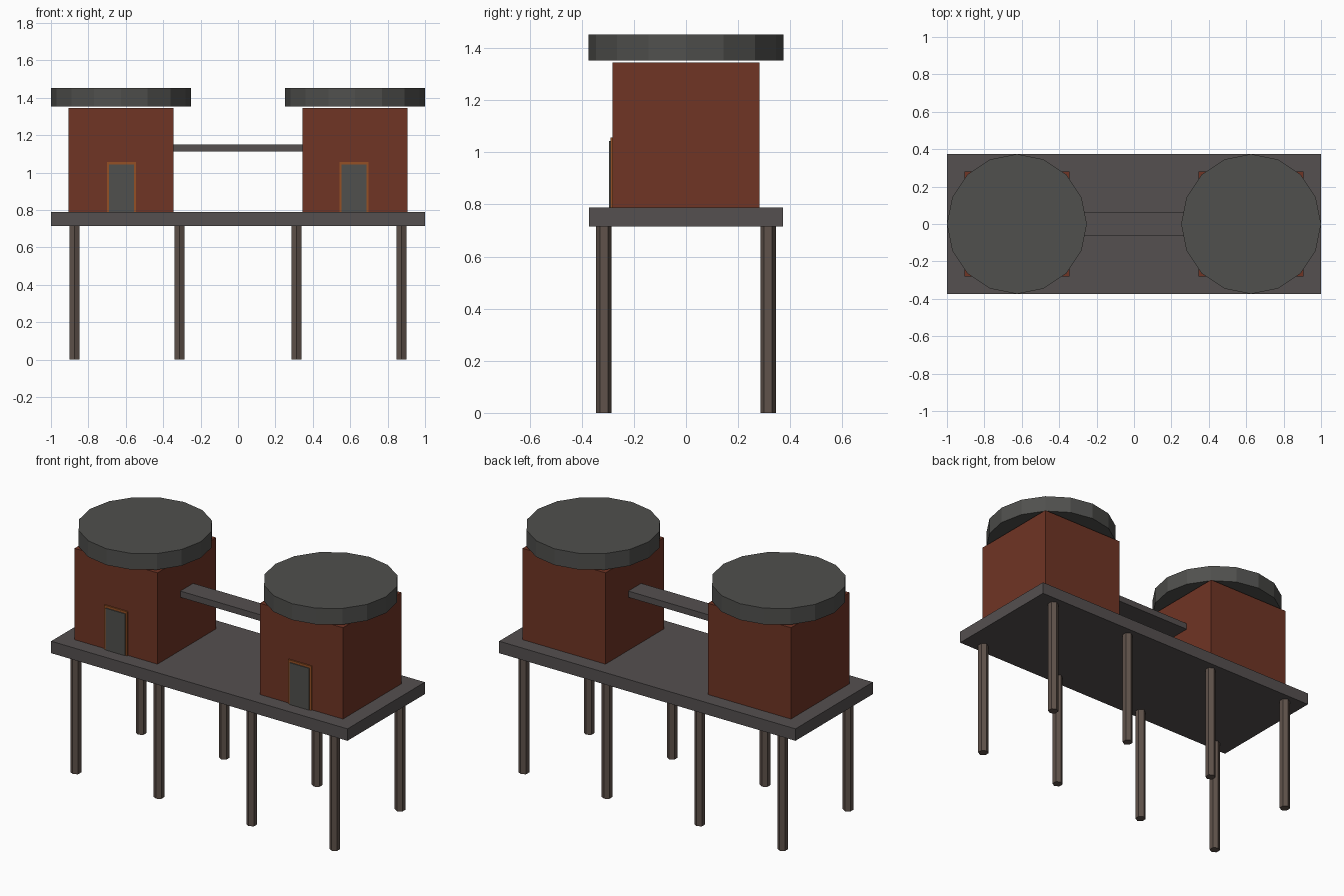
import bpy
from math import radians

if "Cube" in bpy.data.objects:
    bpy.data.objects.remove(bpy.data.objects["Cube"])


def material(name, rgb):
    m = bpy.data.materials.new(name)
    m.diffuse_color = (*rgb, 1)
    m.use_nodes = True
    m.node_tree.nodes["Principled BSDF"].inputs["Base Color"].default_value = m.diffuse_color
    return m


STONE = material("dark_stone", (0.09, 0.08, 0.08))
SLATE = material("slate", (0.08, 0.08, 0.075))
BRICK = material("red_clay", (0.16, 0.035, 0.018))
WOOD = material("weathered_wood", (0.115, 0.085, 0.07))
TRIM = material("orange_trim", (0.30, 0.08, 0.018))


def finish(name, mat):
    ob = bpy.context.object
    ob.name = name
    ob.data.materials.append(mat)
    return ob


def box(name, lo, hi, mat):
    centre = [(a + b) / 2 for a, b in zip(lo, hi)]
    bpy.ops.mesh.primitive_cube_add(size=1, location=centre)
    bpy.context.object.scale = [b - a for a, b in zip(lo, hi)]
    bpy.ops.object.transform_apply(location=False, rotation=False, scale=True)
    return finish(name, mat)


def prism(name, sides, radius, x, y, z0, z1, mat):
    bpy.ops.mesh.primitive_cylinder_add(
        vertices=sides, radius=radius, depth=z1 - z0, location=(x, y, (z0 + z1) / 2))
    return finish(name, mat)


# Platform
box("deck", (-1, -0.373, 0.715), (1, 0.373, 0.788), STONE)

# Eight hexagonal stilts
for x in (-0.874, -0.313, 0.313, 0.874):
    for y in (-0.315, 0.315):
        prism("stilt", 6, 0.03, x, y, 0, 0.715, WOOD)

# Two huts, each with a round roof slab and a framed front door
for side, cx in (("left", -0.626), ("right", 0.626)):
    box(side + "_hut", (cx - 0.28, -0.282, 0.788), (cx + 0.28, 0.282, 1.345), BRICK)
    prism(side + "_roof", 16, 0.374, cx, 0, 1.353, 1.452, SLATE)
    dx = cx + (0.003 if cx < 0 else -0.006)
    box(side + "_door_frame", (dx - 0.078, -0.29, 0.788), (dx + 0.078, -0.27, 1.057), TRIM)
    box(side + "_door", (dx - 0.066, -0.295, 0.788), (dx + 0.066, -0.27, 1.043), SLATE)

# Beam bridging the huts
box("bridge", (-0.346, -0.062, 1.112), (0.346, 0.062, 1.15), STONE)
